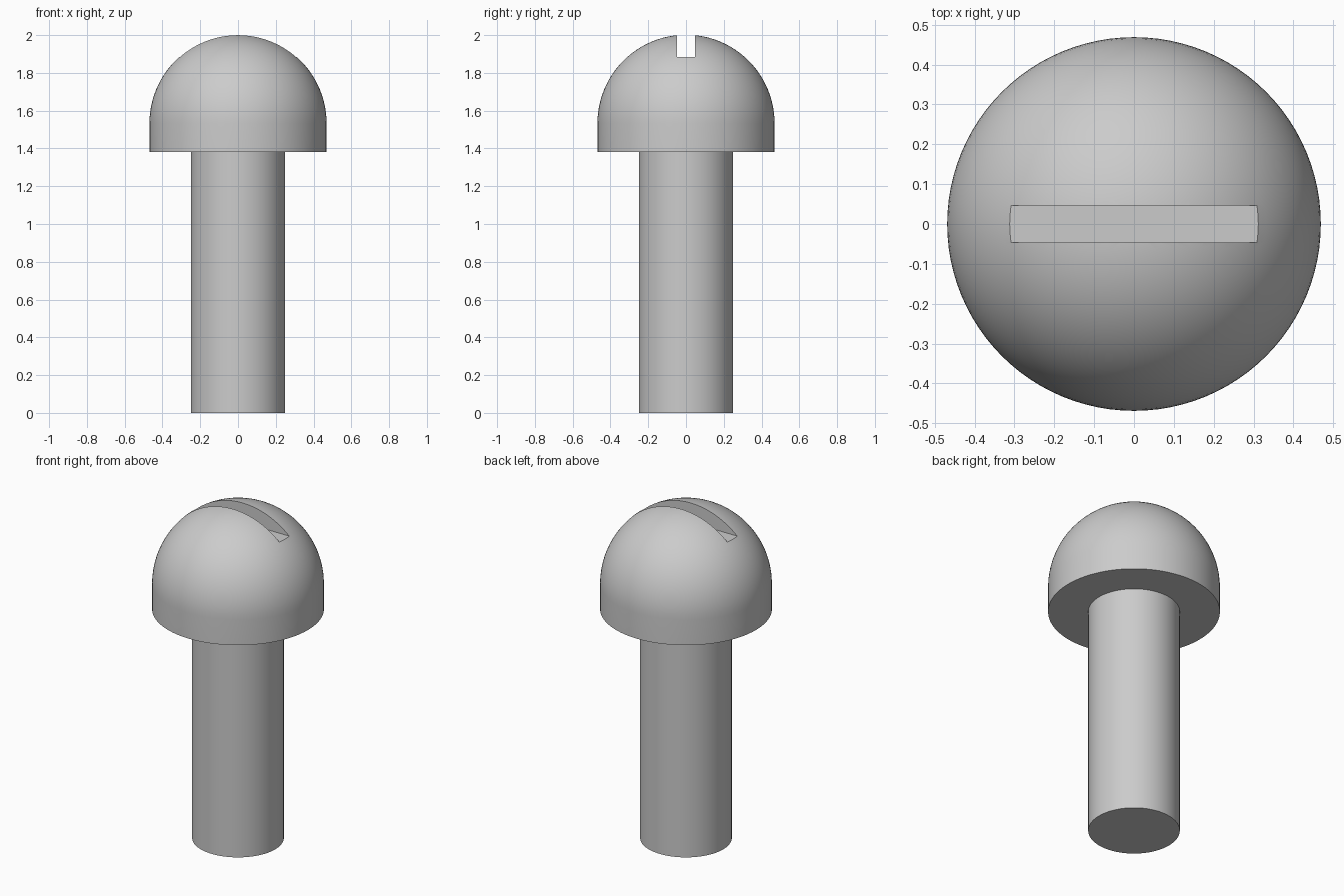
import bpy
import bmesh
from math import sin, cos, pi, radians

SEGMENTS = 96
RINGS = 24
SHAFT_R = 0.25
HEAD_R = 0.469
HEAD_BOTTOM = 1.38
DOME_Z = 1.533
SLOT_FLOOR = 1.883
SLOT_WIDTH = 0.094

if "Cube" in bpy.data.objects:
    bpy.data.objects.remove(bpy.data.objects["Cube"], do_unlink=True)

# Single grey metal
metal = bpy.data.materials.new("grey_metal")
metal.use_nodes = True
colour = (0.6, 0.6, 0.6, 1)
metal.diffuse_color = colour
metal.node_tree.nodes["Principled BSDF"].inputs["Base Color"].default_value = colour


def lathe(name, profile):
    """Revolve an (r, z) profile that starts and ends on the axis."""
    bm = bmesh.new()
    verts = [bm.verts.new((r, 0, z)) for r, z in profile]
    edges = [bm.edges.new(pair) for pair in zip(verts, verts[1:])]
    bmesh.ops.spin(bm, geom=verts + edges, cent=(0, 0, 0), axis=(0, 0, 1),
                   angle=2 * pi, steps=SEGMENTS, use_merge=True)
    bmesh.ops.remove_doubles(bm, verts=bm.verts[:], dist=1e-5)
    bmesh.ops.recalc_face_normals(bm, faces=bm.faces[:])
    mesh = bpy.data.meshes.new(name)
    bm.to_mesh(mesh)
    bm.free()
    mesh.materials.append(metal)
    obj = bpy.data.objects.new(name, mesh)
    bpy.context.collection.objects.link(obj)
    return obj


# Shaft and domed head as one turned solid
dome = [(HEAD_R * cos(a), DOME_Z + HEAD_R * sin(a))
        for a in (i * pi / 2 / RINGS for i in range(RINGS))]
profile = [(0, 0), (SHAFT_R, 0), (SHAFT_R, HEAD_BOTTOM), (HEAD_R, HEAD_BOTTOM)]
screw = lathe("screw_shaft_and_head", profile + dome + [(0, DOME_Z + HEAD_R)])

# Driver slot, cut across the dome along x
bpy.ops.mesh.primitive_cube_add(size=1, location=(0, 0, SLOT_FLOOR + 0.25))
cutter = bpy.context.object
cutter.name = "slot_cutter"
cutter.scale = (1.2, SLOT_WIDTH, 0.5)
cutter.hide_render = True
cutter.data.materials.append(metal)

bpy.ops.object.select_all(action="DESELECT")
screw.select_set(True)
bpy.context.view_layer.objects.active = screw
slot = screw.modifiers.new("slot", "BOOLEAN")
slot.operation = "DIFFERENCE"
slot.solver = "EXACT"
slot.object = cutter
bpy.ops.object.modifier_apply(modifier=slot.name)
bpy.data.objects.remove(cutter, do_unlink=True)

# Smooth curves, crisp rims and slot edges
bpy.ops.object.shade_smooth_by_angle(angle=radians(30))
